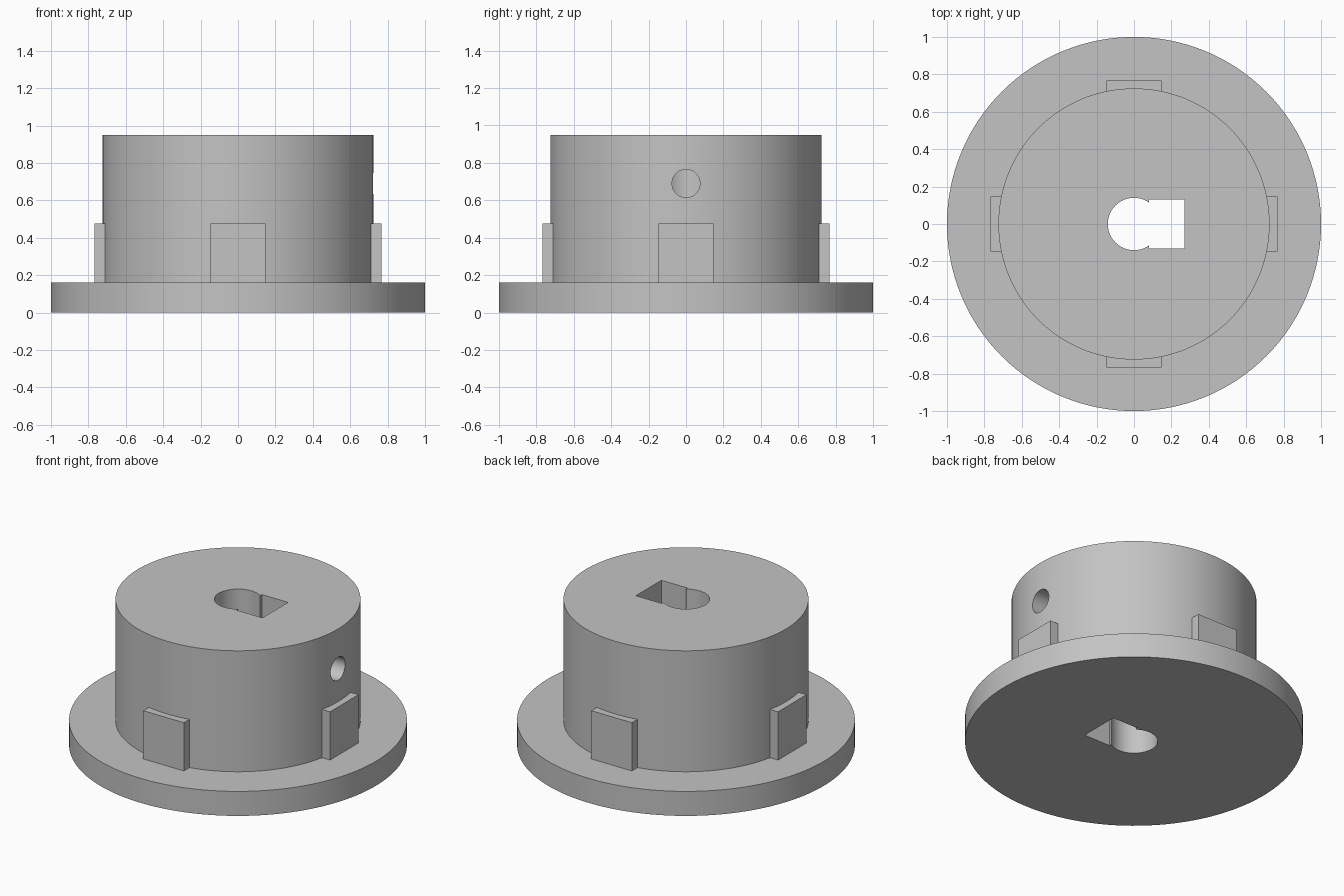
import bpy
import bmesh
from math import pi
from mathutils import Matrix, Vector

default_cube = bpy.data.objects.get("Cube")
if default_cube:
    bpy.data.objects.remove(default_cube, do_unlink=True)

grey = bpy.data.materials.new("plain grey")
grey.use_nodes = True
grey.diffuse_color = (0.55, 0.55, 0.55, 1)
grey.node_tree.nodes["Principled BSDF"].inputs["Base Color"].default_value = grey.diffuse_color

FLANGE_TOP, HUB_TOP = 0.16, 0.95
HUB_RADIUS, PAD_TOP = 0.725, 0.475


def finish(name, bm):
    bmesh.ops.recalc_face_normals(bm, faces=bm.faces)
    mesh = bpy.data.meshes.new(name)
    bm.to_mesh(mesh)
    bm.free()
    mesh.materials.append(grey)
    obj = bpy.data.objects.new(name, mesh)
    bpy.context.collection.objects.link(obj)
    return obj


def box(name, low, high, turn=0):
    low, high = Vector(low), Vector(high)
    bm = bmesh.new()
    place = Matrix.Rotation(turn, 4, "Z") @ Matrix.Translation((low + high) / 2)
    bmesh.ops.create_cube(bm, size=1, matrix=place @ Matrix.Diagonal((*(high - low), 1)))
    return finish(name, bm)


def cylinder(name, radius, depth, centre, segments, tilt=0):
    bm = bmesh.new()
    bmesh.ops.create_cone(
        bm, cap_ends=True, segments=segments, radius1=radius, radius2=radius, depth=depth,
        matrix=Matrix.Translation(centre) @ Matrix.Rotation(tilt, 4, "Y"))
    return finish(name, bm)


def lathe(name, profile, segments):
    # Rings of the profile bridged together, capped at both ends
    bm = bmesh.new()
    rings = []
    for radius, z in profile:
        ring = bmesh.ops.create_circle(bm, segments=segments, radius=radius,
                                       matrix=Matrix.Translation((0, 0, z)))
        rings.append(ring["verts"])
    for lower, upper in zip(rings, rings[1:]):
        for i in range(segments):
            j = (i + 1) % segments
            bm.faces.new((lower[i], lower[j], upper[j], upper[i]))
    bm.faces.new(rings[0])
    bm.faces.new(rings[-1])
    return finish(name, bm)


# Flanged hub
hub = lathe("flanged_hub", [(1, 0), (1, FLANGE_TOP), (HUB_RADIUS, FLANGE_TOP), (HUB_RADIUS, HUB_TOP)], 128)

# Shaft bore, square slot beside it and radial screw hole
cutters = [
    cylinder("bore_cutter", 0.14, 1.4, (0, 0, 0.5), 64),
    box("slot_cutter", (0.08, -0.132, -0.2), (0.27, 0.132, 1.2)),
    cylinder("screw_hole_cutter", 0.075, 0.85, (0.475, 0, 0.69), 48, pi / 2),
]
bpy.context.view_layer.objects.active = hub
for cutter in cutters:
    cutter.hide_render = True
    cut = hub.modifiers.new(cutter.name, "BOOLEAN")
    cut.operation, cut.solver, cut.object = "DIFFERENCE", "EXACT", cutter
    bpy.ops.object.modifier_apply(modifier=cut.name)
    bpy.data.objects.remove(cutter, do_unlink=True)

bpy.ops.object.select_all(action="DESELECT")
hub.select_set(True)
bpy.ops.object.shade_smooth_by_angle(angle=pi / 6)

# Four flat pads around the foot of the hub
for i, side in enumerate(("left", "back", "right", "front")):
    box(side + "_pad", (0.68, -0.147, FLANGE_TOP - 0.02), (0.768, 0.147, PAD_TOP), i * pi / 2)
